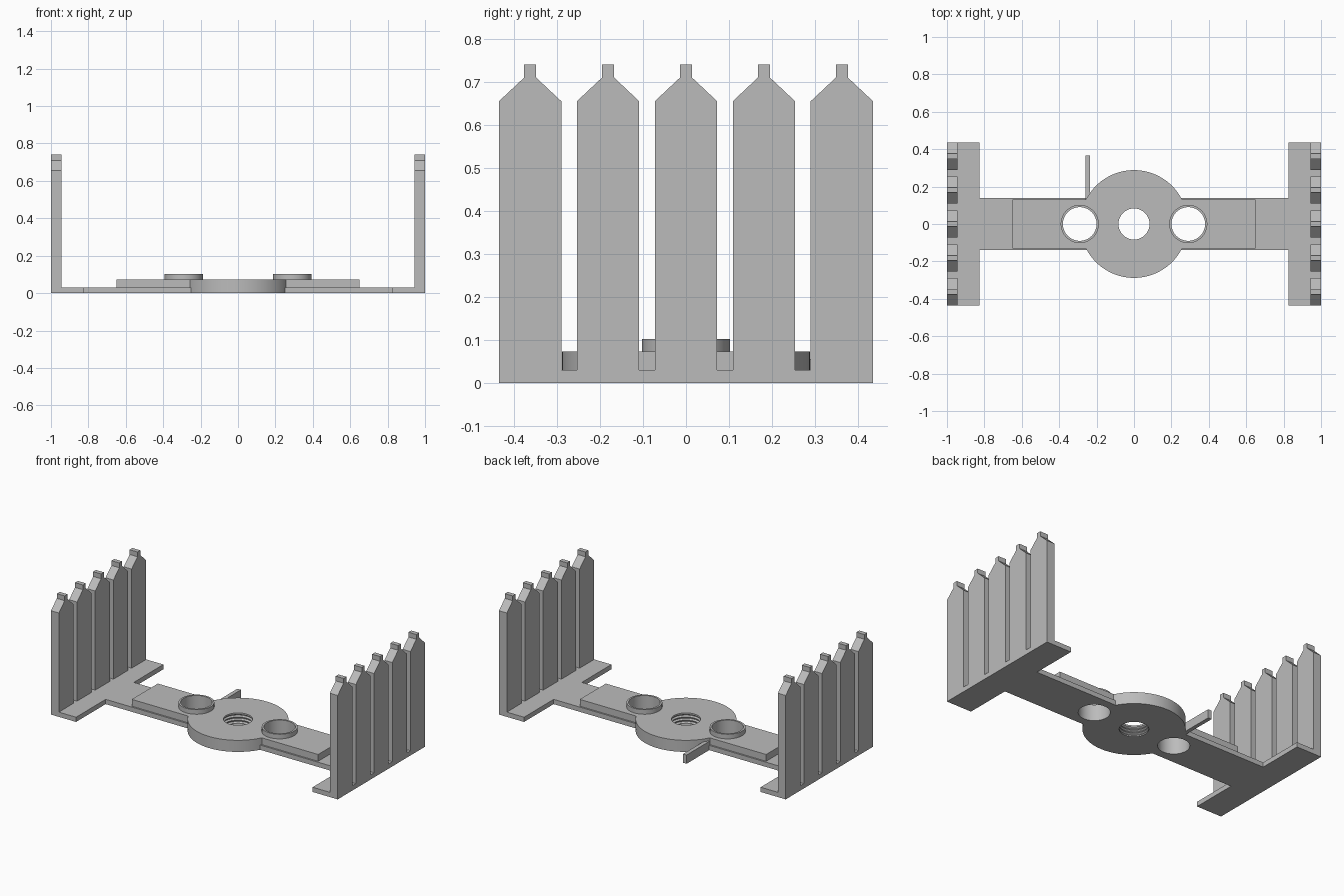
import bpy, bmesh, math
from mathutils import Vector

cube = bpy.data.objects.get("Cube")
if cube:
    bpy.data.objects.remove(cube, do_unlink=True)

grey = bpy.data.materials.new("light_grey")
grey.use_nodes = True
grey.diffuse_color = (0.5, 0.5, 0.5, 1)
grey.node_tree.nodes["Principled BSDF"].inputs["Base Color"].default_value = (0.5, 0.5, 0.5, 1)

BASE_TOP, DECK_TOP, RIM_TOP = 0.03, 0.073, 0.102
DISC_R, EYE_X, EYE_R, BORE_R = 0.288, 0.29, 0.09, 0.083


def finish(name, bm):
    bmesh.ops.recalc_face_normals(bm, faces=bm.faces)
    mesh = bpy.data.meshes.new(name)
    bm.to_mesh(mesh)
    bm.free()
    mesh.materials.append(grey)
    obj = bpy.data.objects.new(name, mesh)
    bpy.context.collection.objects.link(obj)
    return obj


def prism(bm, points, offset):
    """Add a closed solid by sweeping a flat outline along an offset."""
    face = bm.faces.new([bm.verts.new(p) for p in points])
    swept = bmesh.ops.extrude_face_region(bm, geom=[face], use_keep_orig=True)
    verts = [v for v in swept["geom"] if isinstance(v, bmesh.types.BMVert)]
    bmesh.ops.translate(bm, verts=verts, vec=offset)


def slab(name, outline, bottom, top):
    bm = bmesh.new()
    prism(bm, [(x, y, bottom) for x, y in outline], Vector((0, 0, top - bottom)))
    return finish(name, bm)


def circle(radius, cx=0, steps=64):
    turn = 2 * math.pi / steps
    return [(cx + radius * math.cos(i * turn), radius * math.sin(i * turn)) for i in range(steps)]


def disc_and_arms(arm, width):
    """Outline of a round centre with two opposite arms."""
    a = math.asin(width / DISC_R)
    steps = 40
    arc = [(DISC_R * math.cos(t), DISC_R * math.sin(t))
           for t in (a + (math.pi - 2 * a) * i / steps for i in range(steps + 1))]
    half = arm + arc + [(-x, y) for x, y in reversed(arm)]
    return half + [(-x, -y) for x, y in half]


def lathe(name, profile, steps=64):
    """Closed solid of revolution around z."""
    bm = bmesh.new()
    rings = [[bm.verts.new((x, y, z)) for x, y in circle(r, 0, steps)] for r, z in profile]
    for low, high in zip(rings, rings[1:]):
        for i in range(steps):
            j = (i + 1) % steps
            bm.faces.new((low[i], low[j], high[j], high[i]))
    bm.faces.new(rings[0])
    bm.faces.new(rings[-1])
    return finish(name, bm)


# Base plate with end feet, and the raised deck on top
base = slab("base_plate", disc_and_arms([(1, 0.435), (0.825, 0.435), (0.825, 0.14)], 0.14),
            0, BASE_TOP)
deck = slab("raised_deck", disc_and_arms([(0.65, 0.13)], 0.13), BASE_TOP, DECK_TOP)

# Raised rims around the side holes
rims = [slab(side + "_hole_rim", circle(0.102, s * EYE_X), DECK_TOP, RIM_TOP)
        for side, s in (("left", 1), ("right", -1))]

# Hole cutters: two plain side holes and a threaded centre bore
cutters = [slab("hole_cutter", circle(EYE_R, s * EYE_X), -0.05, 0.15) for s in (1, -1)]
thread = [(BORE_R, -0.05)]
pitch = 0.02
for i in range(3):
    z = 0.008 + i * pitch
    thread += [(BORE_R, z), (BORE_R + 0.01, z + 0.006),
               (BORE_R + 0.01, z + 0.009), (BORE_R, z + 0.015)]
thread.append((BORE_R, 0.15))
cutters.append(lathe("thread_cutter", thread))

for part in [base, deck] + rims:
    bpy.ops.object.select_all(action="DESELECT")
    bpy.context.view_layer.objects.active = part
    part.select_set(True)
    for n, cutter in enumerate(cutters):
        if part in rims and n != rims.index(part):
            continue
        mod = part.modifiers.new("hole", "BOOLEAN")
        mod.operation = "DIFFERENCE"
        mod.solver = "EXACT"
        mod.object = cutter
        bpy.ops.object.modifier_apply(modifier=mod.name)
    bpy.ops.object.shade_smooth_by_angle(angle=math.radians(25))
for cutter in cutters:
    bpy.data.objects.remove(cutter, do_unlink=True)

# Side tab behind the disc
slab("side_tab", [(-0.26, 0.13), (-0.235, 0.13), (-0.235, 0.365), (-0.26, 0.365)], 0, 0.055)

# Picket rows standing on both end feet
half_picket = [(0.0725, BASE_TOP), (0.0725, 0.655), (0.014, 0.71), (0.014, 0.74)]
picket = half_picket + [(-y, z) for y, z in reversed(half_picket)]
for side, s in (("left", 1), ("right", -1)):
    bm = bmesh.new()
    for i in range(-2, 3):
        prism(bm, [(s, y + i * 0.18125, z) for y, z in picket], Vector((-s * 0.055, 0, 0)))
    finish(side + "_picket_row", bm)
